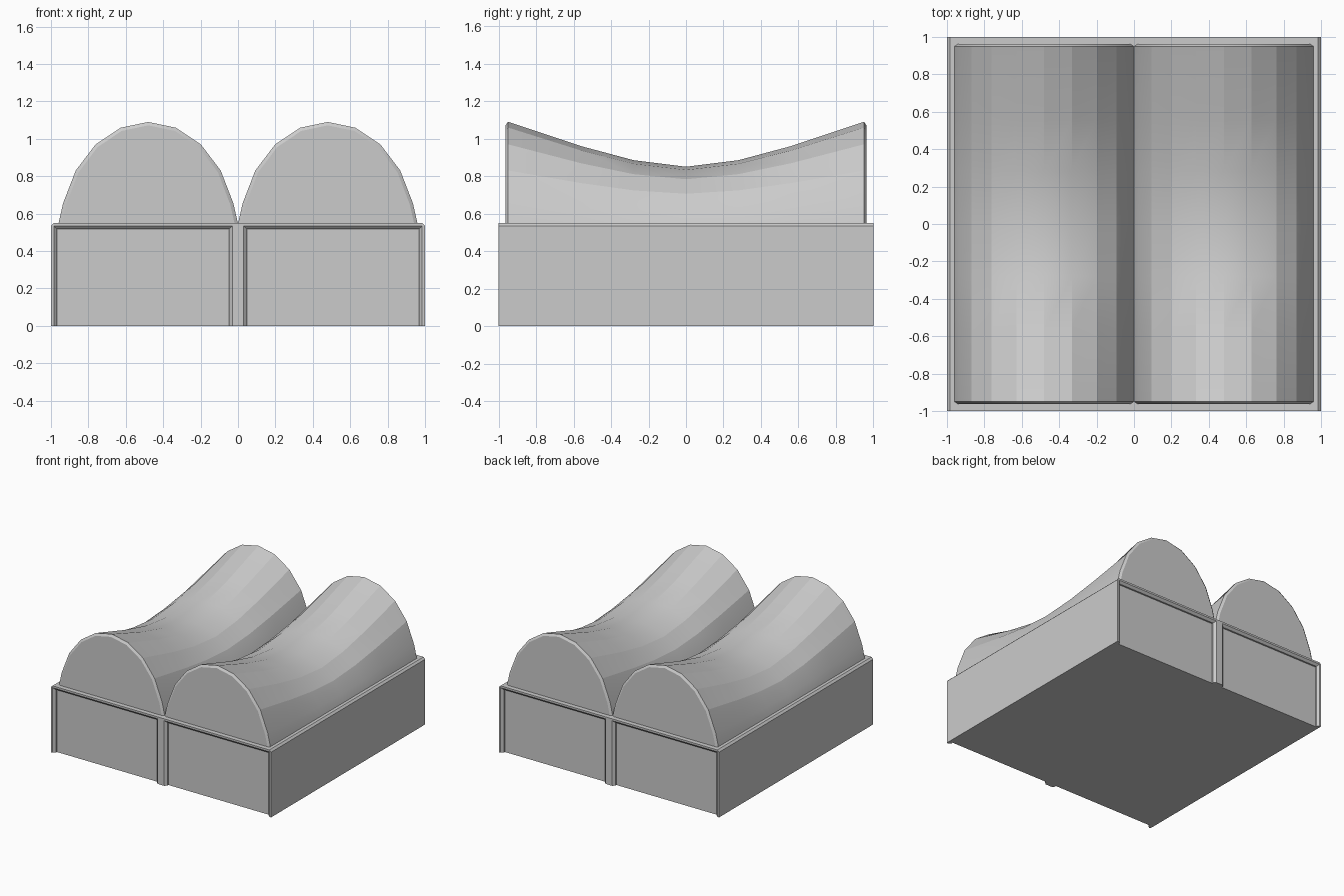
import bpy, bmesh, math

if "Cube" in bpy.data.objects:
    bpy.data.objects.remove(bpy.data.objects["Cube"])


def loft(name, rings):
    """Skin a closed solid through rings of (x, y, z) points."""
    bm = bmesh.new()
    loops = [[bm.verts.new(p) for p in ring] for ring in rings]
    n = len(loops[0])
    for a, b in zip(loops, loops[1:]):
        for i in range(n):
            j = (i + 1) % n
            bm.faces.new((a[i], a[j], b[j], b[i]))
    bm.faces.new(loops[0][::-1])
    bm.faces.new(loops[-1])
    bmesh.ops.recalc_face_normals(bm, faces=bm.faces)
    me = bpy.data.meshes.new(name)
    bm.to_mesh(me)
    bm.free()
    ob = bpy.data.objects.new(name, me)
    bpy.context.collection.objects.link(ob)
    return ob


H = 0.55       # height of the base
C = 0.015      # small chamfer
FACE = 0.97    # y of the recessed end panels

# Outer section of the base, chamfered along the long top edges
top = [(1, 0), (1, H - C), (1 - C, H), (C - 1, H), (-1, H - C), (-1, 0)]
loft("base_core", [[(x, y, z) for x, z in top] for y in (-FACE, FACE)])


# Frame around two open-bottomed panels; c narrows the openings
def frame_ring(y, c):
    a, h, p = 0.985 - c, 0.535 - c, 0.03 + c
    inner = [(-a, 0), (-a, h), (-p, h), (-p, 0), (p, 0), (p, h), (a, h), (a, 0)]
    return [(x, y, z) for x, z in top + inner]


for side, s in (("front", -1), ("back", 1)):
    loft(side + "_frame", [frame_ring(s * 1.0, 0),
                           frame_ring(s * 0.983, 0.018),
                           frame_ring(s * FACE, 0.018)])


# Barrel roofs: faceted arch that sags towards the middle
def arch(cx, y, peak, inset=0):
    pts = []
    k = (peak - H) / 0.54
    for i in range(11):
        t = math.radians(18 * i)
        x = cx - (0.479 - inset) * math.cos(t)
        z = H if i in (0, 10) else H + (0.63 * math.sin(t) - 0.09) * k
        if inset and i not in (0, 10):
            z -= inset * math.sin(t)
        pts.append((x, y, z))
    return pts


half = [(0.28, 0.885), (0.56, 0.96), (0.95, 1.09)]
stations = [(-y, z) for y, z in reversed(half)] + [(0, 0.85)] + half
for side, cx in (("left", -0.48), ("right", 0.48)):
    rings = [arch(cx, -0.962, 1.09, 0.018)]
    rings += [arch(cx, y, z) for y, z in stations]
    rings += [arch(cx, 0.962, 1.09, 0.018)]
    ob = loft(side + "_barrel_roof", rings)
    bpy.ops.object.select_all(action='DESELECT')
    ob.select_set(True)
    bpy.context.view_layer.objects.active = ob
    bpy.ops.object.shade_smooth_by_angle(angle=math.radians(15))
